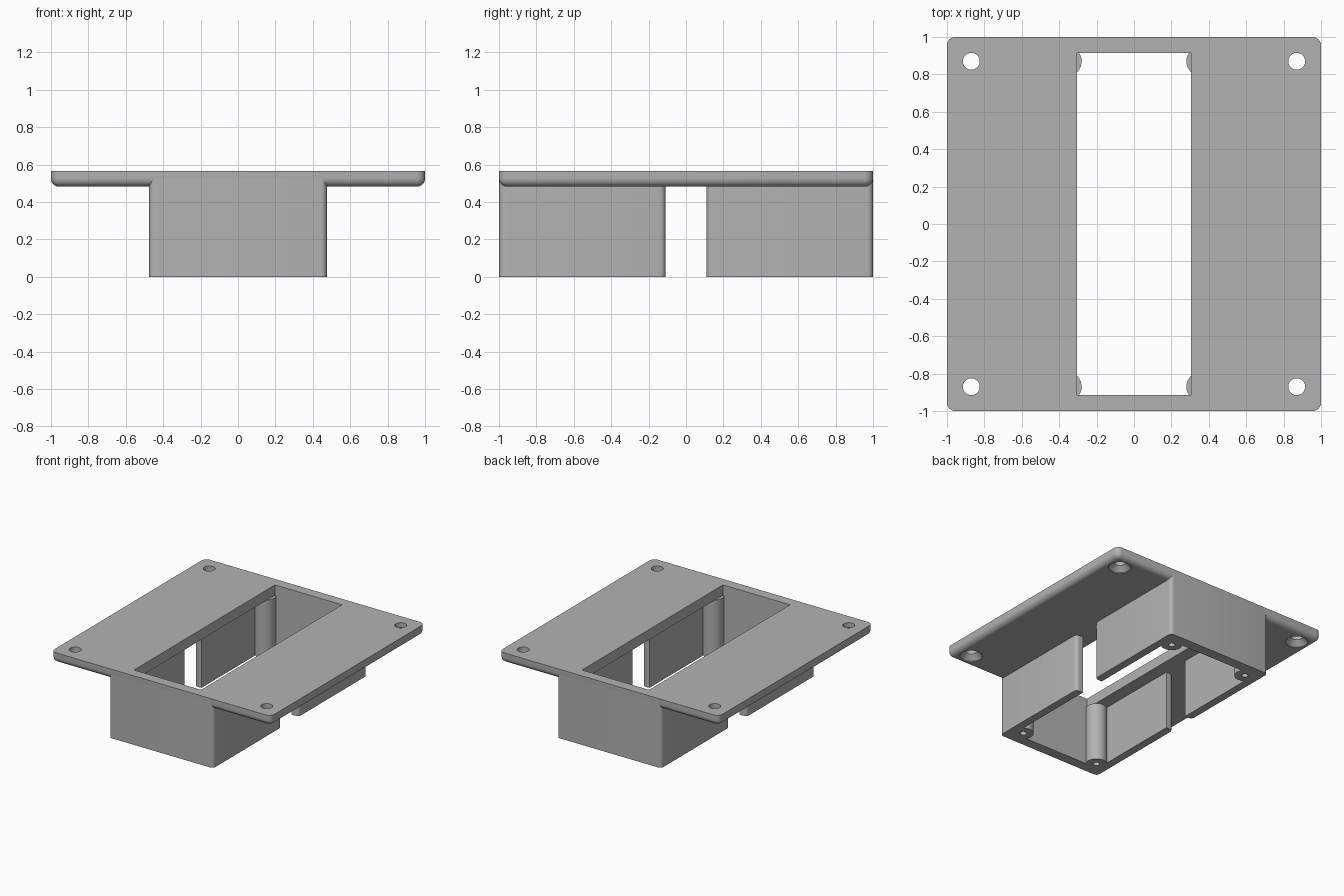
import bpy, bmesh
from math import pi, cos, sin, radians

cube = bpy.data.objects.get("Cube")
if cube:
    bpy.data.objects.remove(cube, do_unlink=True)

# Single grey plastic
grey = bpy.data.materials.new("grey plastic")
grey.use_nodes = True
GREY = (0.45, 0.45, 0.45, 1)
grey.diffuse_color = GREY
grey.node_tree.nodes["Principled BSDF"].inputs["Base Color"].default_value = GREY

TOP, UNDER = 0.567, 0.482      # plate faces
BOX_X, WALL_X = 0.475, 0.41    # housing outside and inside
SLOT_X, SLOT_Y = 0.305, 0.915  # plate opening
CORNERS = [(sx, sy) for sx in (-1, 1) for sy in (-1, 1)]


def finish(name, bm):
    bmesh.ops.recalc_face_normals(bm, faces=bm.faces)
    mesh = bpy.data.meshes.new(name)
    bm.to_mesh(mesh)
    bm.free()
    obj = bpy.data.objects.new(name, mesh)
    bpy.context.collection.objects.link(obj)
    mesh.materials.append(grey)
    return obj


def prism(outline, z0, z1):
    """Extrude a flat outline upwards."""
    bm = bmesh.new()
    base = bm.faces.new([bm.verts.new((x, y, z0)) for x, y in outline])
    up = bmesh.ops.extrude_face_region(bm, geom=[base], use_keep_orig=True)["geom"]
    for v in up:
        if isinstance(v, bmesh.types.BMVert):
            v.co.z = z1
    bmesh.ops.recalc_face_normals(bm, faces=bm.faces)
    return bm


def rectangle(x, y):
    return [(-x, -y), (x, -y), (x, y), (-x, y)]


def round_edges(bm, test, radius, segments=6):
    edges = [e for e in bm.edges if test(*[v.co for v in e.verts])]
    bmesh.ops.bevel(bm, geom=edges, offset=radius, segments=segments,
                    profile=0.5, affect='EDGES', clamp_overlap=True)


def turned(name, profile, x, y, sides=40):
    """Solid of revolution about a vertical axis, profile as (radius, z)."""
    bm = bmesh.new()
    rings = [[bm.verts.new((x + r * cos(2 * pi * i / sides),
                            y + r * sin(2 * pi * i / sides), z))
              for i in range(sides)] for r, z in profile]
    for a, b in zip(rings, rings[1:]):
        for i in range(sides):
            j = (i + 1) % sides
            bm.faces.new((a[i], a[j], b[j], b[i]))
    bm.faces.new(rings[0][::-1])
    bm.faces.new(rings[-1])
    return finish(name, bm)


def cut(obj, cutter):
    cutter.hide_render = True
    bpy.context.view_layer.objects.active = obj
    mod = obj.modifiers.new("cut", 'BOOLEAN')
    mod.operation, mod.solver, mod.object = 'DIFFERENCE', 'EXACT', cutter
    bpy.ops.object.modifier_apply(modifier=mod.name)
    bpy.data.objects.remove(cutter, do_unlink=True)


def smooth(obj):
    bpy.ops.object.select_all(action='DESELECT')
    obj.select_set(True)
    bpy.context.view_layer.objects.active = obj
    bpy.ops.object.shade_smooth_by_angle(angle=radians(30))


def vertical(a, b):
    return abs(a.z - b.z) > 0.01


# Mounting plate with rounded corners and a rounded lower rim
bm = prism(rectangle(1, 1), UNDER, TOP)
round_edges(bm, vertical, 0.045)
round_edges(bm, lambda a, b: max(a.z, b.z) < UNDER + 0.001, 0.044)
plate = finish("mounting_plate", bm)
cut(plate, finish("opening_cutter", prism(rectangle(SLOT_X, SLOT_Y), 0.3, 0.8)))

# Countersunk screw holes, wide side underneath
for sx, sy in CORNERS:
    cut(plate, turned("screw_cutter", [(0.085, 0.4), (0.085, UNDER + 0.005),
                                       (0.045, UNDER + 0.045), (0.045, 0.7)],
                      sx * 0.87, sy * 0.87))
smooth(plate)

# Housing: two facing U-shaped shells with a gap between them
for name, s in (("front_shell", -1), ("back_shell", 1)):
    outline = [(BOX_X, 0.11), (BOX_X, 1), (-BOX_X, 1), (-BOX_X, 0.11),
               (-WALL_X, 0.11), (-WALL_X, SLOT_Y), (WALL_X, SLOT_Y), (WALL_X, 0.11)]
    bm = prism([(x, s * y) for x, y in outline], 0, TOP - 0.01)
    round_edges(bm, lambda a, b: vertical(a, b) and abs(a.x) > BOX_X - 0.01, 0.03)
    smooth(finish(name, bm))

# Corner screw posts with pilot holes
for sx, sy in CORNERS:
    x, y = sx * 0.36, sy * 0.87
    side = ("left" if sx > 0 else "right") + ("_back" if sy > 0 else "_front")
    post = turned(side + "_post", [(0.08, 0), (0.08, UNDER)], x, y)
    cut(post, turned("pilot_cutter", [(0.025, -0.1), (0.025, 0.35)], x, y, 24))
    smooth(post)
